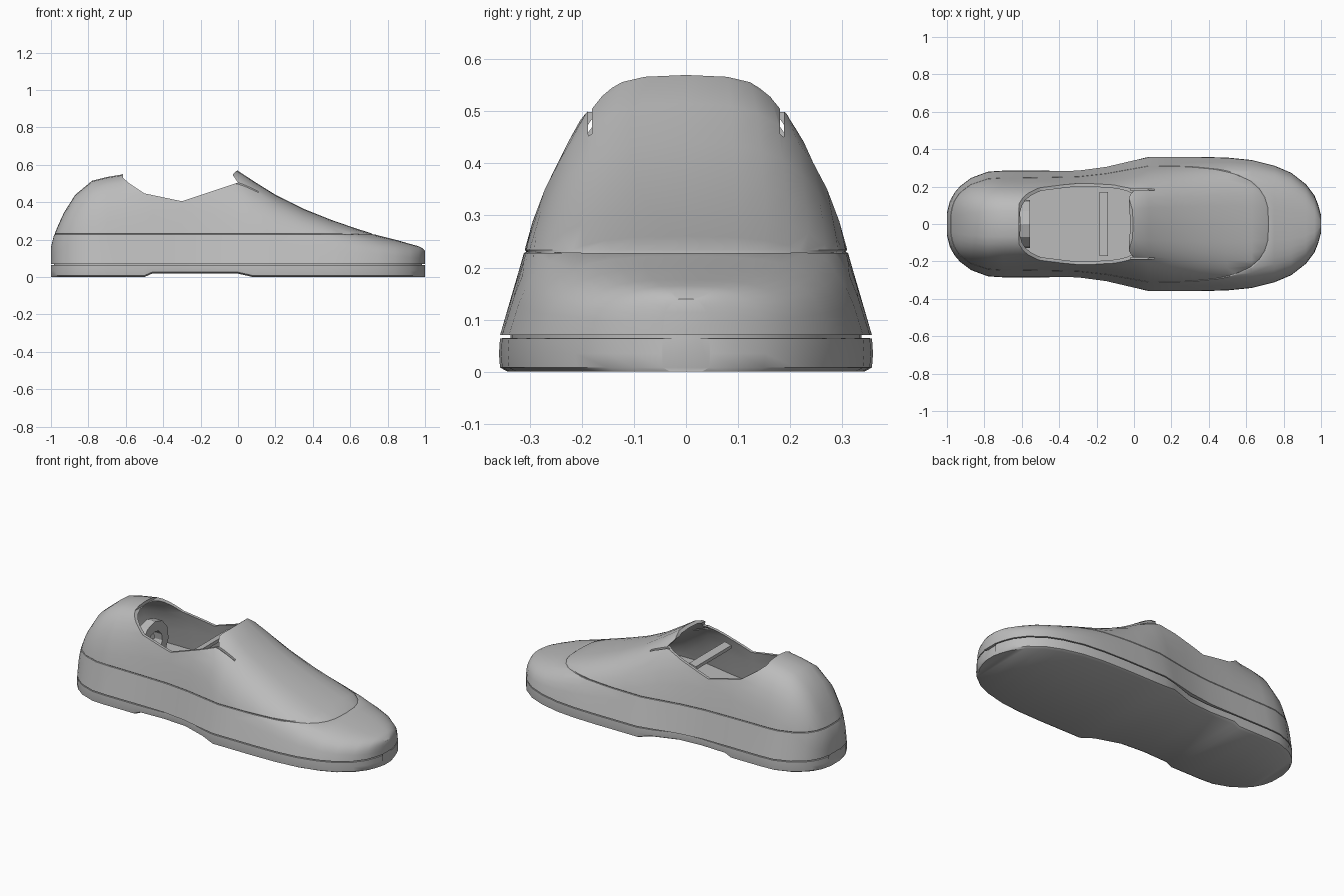
import bpy, bmesh, math

cube = bpy.data.objects.get("Cube")
if cube:
    bpy.data.objects.remove(cube)

grey = bpy.data.materials.new("plain grey")
grey.use_nodes = True
grey.diffuse_color = (0.5, 0.5, 0.5, 1)
grey.node_tree.nodes["Principled BSDF"].inputs["Base Color"].default_value = (0.5, 0.5, 0.5, 1)

# Stations from heel to toe: x, half width, top height
STATIONS = [(-1, .06, .16), (-.985, .12, .22), (-.96, .165, .28), (-.93, .20, .345),
            (-.87, .245, .44), (-.78, .278, .515), (-.7, .283, .535), (-.62, .283, .548),
            (-.5, .283, .6), (-.46, .283, .61), (-.3, .285, .64), (-.15, .305, .62),
            (0, .34, .568), (.08, .357, .515), (.2, .357, .44), (.35, .357, .365),
            (.5, .353, .305), (.63, .34, .26), (.75, .31, .222), (.84, .272, .2),
            (.92, .21, .177), (.965, .15, .165), (.985, .1, .155), (1, .045, .14)]
BASE, FLOOR, WALL = .07, .2, .018


def add_mesh(name, bm):
    bmesh.ops.recalc_face_normals(bm, faces=bm.faces)
    mesh = bpy.data.meshes.new(name)
    bm.to_mesh(mesh)
    bm.free()
    mesh.materials.append(grey)
    obj = bpy.data.objects.new(name, mesh)
    bpy.context.collection.objects.link(obj)
    return obj


def loft(sections):
    """Skin closed loops of equal length and cap both ends."""
    bm = bmesh.new()
    loops = [[bm.verts.new(p) for p in s] for s in sections]
    n = len(loops[0])
    for a, b in zip(loops, loops[1:]):
        for i in range(n):
            j = (i + 1) % n
            bm.faces.new((a[i], a[j], b[j], b[i]))
    bm.faces.new(loops[0])
    bm.faces.new(loops[-1])
    bmesh.ops.recalc_face_normals(bm, faces=bm.faces)
    return bm


def prism(name, outline, half):
    """Extrude a side profile (x, z) across the shoe."""
    return add_mesh(name, loft([[(x, y, z) for x, z in outline] for y in (-half, half)]))


def arch(x, w, top, steps=18):
    """Tapered rounded arch, flat along the bottom."""
    pts = []
    for i in range(steps + 1):
        a = math.pi * i / steps
        s = math.sin(a) ** (2 / 3)
        c = math.copysign(abs(math.cos(a)) ** (2 / 3), math.cos(a))
        taper = 1 - .5 * s ** .65 * min(.5, top - BASE)
        pts.append((x, w * c * taper, BASE + (top - BASE) * s))
    return pts


def bisect(bm, z, **options):
    bmesh.ops.bisect_plane(bm, geom=bm.verts[:] + bm.edges[:] + bm.faces[:],
                           plane_co=(0, 0, z), plane_no=(0, 0, 1), **options)


def apply_cut(obj, cutter):
    mod = obj.modifiers.new("cut", 'BOOLEAN')
    mod.operation = 'DIFFERENCE'
    mod.solver = 'EXACT'
    mod.object = cutter
    bpy.context.view_layer.objects.active = obj
    bpy.ops.object.modifier_apply(modifier=mod.name)
    bpy.data.objects.remove(cutter)


def smooth(obj, degrees):
    bpy.ops.object.select_all(action='DESELECT')
    obj.select_set(True)
    bpy.context.view_layer.objects.active = obj
    bpy.ops.object.shade_smooth_by_angle(angle=math.radians(degrees))


# Upper, with a fine seam groove around it
bm = loft([arch(x, w, h) for x, w, h in STATIONS])
for z in (.228, .231, .234):
    bisect(bm, z)
bm.normal_update()
for v in bm.verts:
    if abs(v.co.z - .231) < .0001:
        v.co -= v.normal * .004
upper = add_mesh("upper", bm)

# Hollow for the foot, flat along the insole
bm = loft([arch(x * .98, w - WALL, h - WALL) for x, w, h in STATIONS if -.94 < x < .64])
bisect(bm, FLOOR, clear_inner=True)
bmesh.ops.holes_fill(bm, edges=[e for e in bm.edges if e.is_boundary], sides=0)
apply_cut(upper, add_mesh("hollow", bm))

# Collar opening, with a leaning tongue edge in front
collar = prism("collar_cutter", [(-.615, .9), (-.615, .53), (-.58, .5), (-.5, .447), (-.3, .405),
                                 (0, .505), (-.028, .545), (-.022, .556), (.003, .575), (.003, .9)], .6)
apply_cut(upper, collar)

# Short slits beside the tongue
for side in (-1, 1):
    slit = prism("slit_cutter", [(-.02, .44), (-.02, .6), (.11, .6), (.11, .45)], .004)
    slit.location.y = side * .184
    bpy.context.view_layer.update()
    apply_cut(upper, slit)
smooth(upper, 35)

# Sole, raised under the waist, with a shadow gap below the upper
sections = []
for x, w, h in STATIONS:
    w -= .02 * max(0, 1 - abs(x + .18) / .2)
    z = .018 if -.49 < x < .04 else 0
    half = [(1, w - .015, z), (1, w, z + .008), (1, w + .002, .035), (1, w, .064),
            (.985, w - .02, .065), (.985, w - .02, .08)]
    sections.append([(x * k, y, z) for k, y, z in half] + [(x * k, -y, z) for k, y, z in reversed(half)])
sole = add_mesh("sole", loft(sections))
smooth(sole, 35)

# Thin bar across the inside, under the tongue
prism("inner_bar", [(-.185, .41), (-.185, .43), (-.14, .44), (-.14, .42)], .17)

# Horseshoe pad inside the heel
rim = []
for r, order in ((.13, range(9)), (.07, range(8, -1, -1))):
    rim += [(r * math.cos(a), .31 + r * math.sin(a))
            for a in (math.radians(-40 + 260 * i / 8) for i in order)]
add_mesh("heel_pad", loft([[(x, y, z) for y, z in rim] for x in (-.61, -.555)]))
